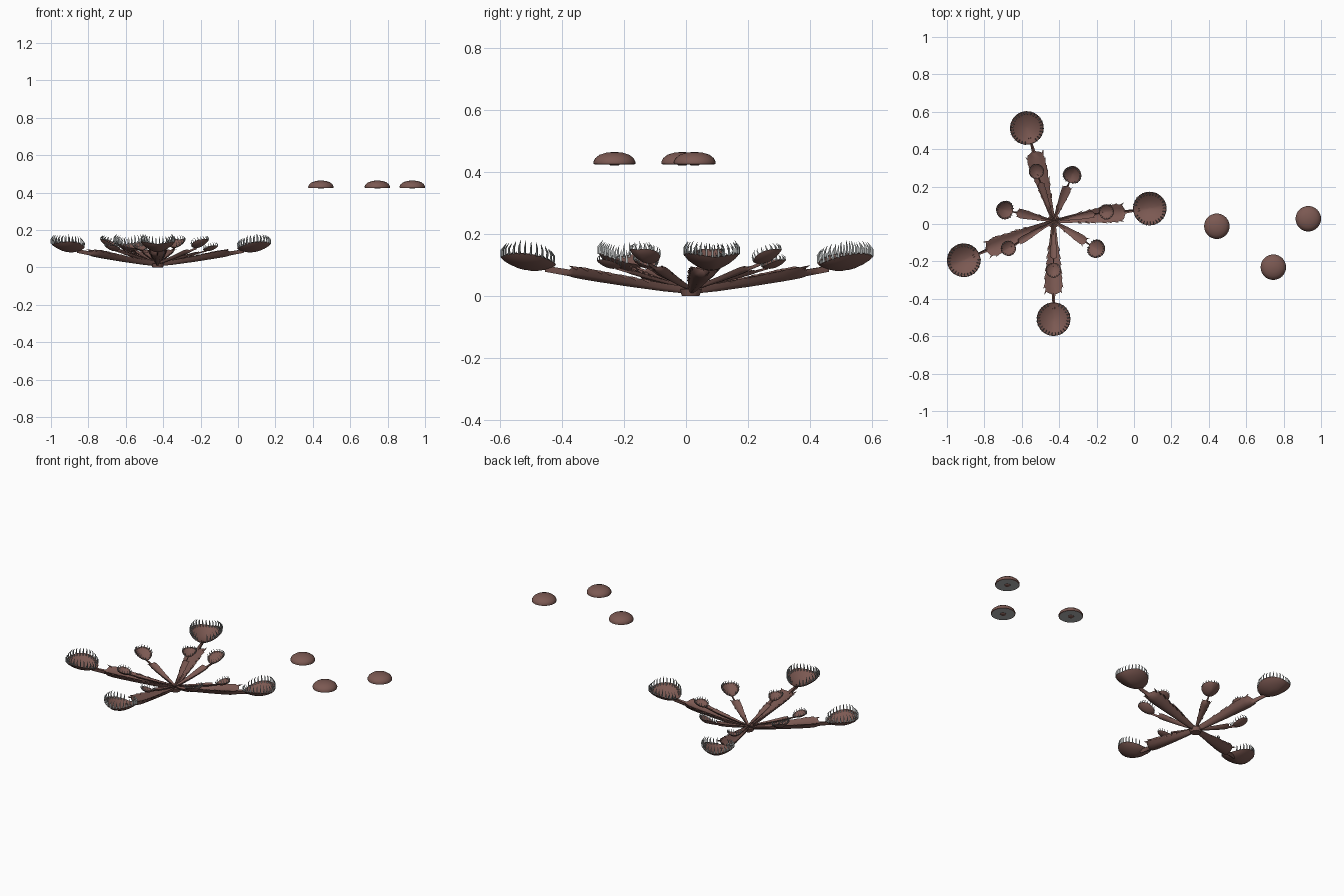
import bpy, bmesh, math, random
from mathutils import Vector, Matrix

random.seed(4)
if "Cube" in bpy.data.objects:
    bpy.data.objects.remove(bpy.data.objects["Cube"])


def material(name, rgb):
    m = bpy.data.materials.new(name)
    m.use_nodes = True
    m.diffuse_color = (*rgb, 1)
    m.node_tree.nodes["Principled BSDF"].inputs["Base Color"].default_value = (*rgb, 1)
    return m


BROWN = material("dull red brown", (0.2, 0.1, 0.085))
GREY = material("tooth grey", (0.43, 0.45, 0.45))
CENTRE = Vector((-0.43, 0.015, 0))


def finish(bm, name, mat, place):
    bmesh.ops.recalc_face_normals(bm, faces=bm.faces)
    mesh = bpy.data.meshes.new(name)
    bm.to_mesh(mesh)
    bm.free()
    mesh.materials.append(mat)
    ob = bpy.data.objects.new(name, mesh)
    bpy.context.collection.objects.link(ob)
    ob.matrix_world = place
    bpy.ops.object.select_all(action='DESELECT')
    ob.select_set(True)
    bpy.context.view_layer.objects.active = ob
    bpy.ops.object.shade_smooth_by_angle(angle=math.radians(50))


def loft(bm, rings):
    """Skin closed rings of points and cap both ends."""
    rows = [[bm.verts.new(p) for p in ring] for ring in rings]
    n = len(rows[0])
    for a, b in zip(rows, rows[1:]):
        for i in range(n):
            j = (i + 1) % n
            bm.faces.new((a[i], a[j], b[j], b[i]))
    bm.faces.new(rows[0])
    bm.faces.new(rows[-1])


def spike(bm, base, mid, tip, radius):
    """Curved, tapering thorn with a triangular section."""
    axis = (tip - base).normalized()
    side = axis.cross(Vector((0.3, 0.2, 1)) if abs(axis.z) < 0.9 else Vector((1, 0, 0))).normalized()
    up = axis.cross(side)
    rings = []
    for p, r in ((base, radius), (mid, radius * 0.75), (tip, radius * 0.08)):
        rings.append([p + r * (math.cos(t) * side + math.sin(t) * up)
                      for t in (0, math.tau / 3, 2 * math.tau / 3)])
    loft(bm, rings)


def leaf(name, place, length, width, z0, z1, thorns):
    """Keeled leaf stalk with a channel on top and thorns along both edges."""
    outline = [(0, 0.2), (0.2, 0.42), (0.45, 0.68), (0.7, 0.95), (0.8, 1),
               (0.87, 0.8), (0.9, 0.2), (1, 0.14), (1.08, 0.14)]
    section = [(-1, 0.75), (-0.5, 0.5), (0, 0.3), (0.5, 0.5), (1, 0.75),
               (0.7, 0.2), (0.3, -0.15), (-0.3, -0.15), (-0.7, 0.2)]

    def height(t):
        return z0 + (z1 - z0) * t ** 1.2

    def half(t):
        for (a, wa), (b, wb) in zip(outline, outline[1:]):
            if t <= b:
                return width / 2 * (wa + (wb - wa) * (t - a) / (b - a))

    bm = bmesh.new()
    thick = width * 0.45
    loft(bm, [[Vector((length * t, s * width / 2 * w, height(t) + h * thick * (0.45 + 0.55 * w)))
               for s, h in section] for t, w in outline])
    for side in (-1, 1):
        for k in range(thorns):
            t = 0.32 + 0.52 * k / (thorns - 1) + random.uniform(-0.03, 0.02)
            w = half(t)
            base = Vector((length * t, side * w * 0.9, height(t) + 0.65 * thick * (0.45 + 1.1 * w / width)))
            reach = width * random.uniform(0.22, 0.36)
            tip = base + Vector((reach * 0.9, side * reach * 0.4, reach * 0.3))
            spike(bm, base, base.lerp(tip, 0.5), tip, width * 0.06)
    finish(bm, name, BROWN, place)


def trap(name, place, radius, teeth):
    """Shallow folded bowl: the sides rise more than the tip, the stalk end stays low."""
    def surface(rho, ang, lift=0.0):
        c, s = math.cos(ang), math.sin(ang)
        rise = rho ** 2 * (0.3 + 0.14 * s * s) + 0.1 * c * rho
        fold = 0.12 * abs(s) * rho
        return Vector((rho * c, rho * s, rise + fold + lift)) * radius

    bm = bmesh.new()
    n = 28
    rings = [(0.1, 0), (0.35, 0), (0.65, 0), (0.88, 0.0), (1, 0.04),
             (0.97, 0.08), (0.8, 0.08), (0.5, 0.08), (0.1, 0.08)]
    loft(bm, [[surface(rho, math.tau * i / n, lift) for i in range(n)] for rho, lift in rings])
    finish(bm, name, BROWN, place)

    # Long outer teeth curling inward, with a shorter row just inside the rim
    bm = bmesh.new()
    for rho, size, lean in ((0.97, 0.46, 0.12), (0.86, 0.2, 0.08)):
        for k in range(teeth):
            a = math.radians(-158) + math.radians(316) * k / (teeth - 1)
            base = surface(rho, a, 0.04)
            out = Vector((math.cos(a), math.sin(a), 0)) * radius
            long = size * random.uniform(0.92, 1.1)
            mid = base + out * 0.02 + Vector((0, 0, long * 0.55 * radius))
            tip = base - out * lean + Vector((0, 0, long * radius))
            spike(bm, base, mid, tip, radius * 0.055)
    finish(bm, name + "_teeth", GREY, place)


def arm(label, angle, reach, radius, width, z0, z_trap, tilt, teeth, thorns):
    spin = Matrix.Translation(CENTRE) @ Matrix.Rotation(math.radians(angle), 4, 'Z')
    z_end = z_trap - radius * math.sin(math.radians(tilt)) - 0.04 * radius
    leaf(label + "_leaf", spin, reach - radius, width, z0, z_end, thorns)
    seat = spin @ Matrix.Translation((reach, 0, z_trap)) @ Matrix.Rotation(-math.radians(tilt), 4, 'Y')
    trap(label + "_trap", seat, radius, teeth)


# Four large arms
for i, (angle, reach) in enumerate([(7.5, 0.52), (106, 0.52), (203.5, 0.525), (270, 0.525)]):
    arm(f"large_{i + 1}", angle, reach, 0.09, 0.095, 0.01, 0.082, 2, 26, 7)

# Three small arms in the gaps
for i, (angle, reach) in enumerate([(68, 0.275), (167, 0.275), (327, 0.28)]):
    arm(f"small_{i + 1}", angle, reach, 0.05, 0.05, 0.02, 0.112, 20, 18, 3)

# Young arms lying over the large ones
for i, (angle, reach) in enumerate([(10, 0.29), (109, 0.285), (211, 0.285), (270, 0.265)]):
    arm(f"young_{i + 1}", angle, reach, 0.041, 0.036, 0.025, 0.09, 9, 16, 3)

# Root hub
bm = bmesh.new()
bmesh.ops.create_cone(bm, cap_ends=True, segments=12, radius1=0.028, radius2=0.036, depth=0.022)
finish(bm, "root_hub", BROWN, Matrix.Translation(CENTRE + Vector((0, 0, 0.011))))

# Floating domes with a recessed grey underside and a small centre nub
for i, (x, y) in enumerate([(0.443, -0.012), (0.932, 0.028), (0.745, -0.231)]):
    place = Matrix.Translation((x, y, 0.425))
    bm = bmesh.new()
    profile = [(0.06, 0.004), (0.062, 0), (0.067, 0.001), (0.068, 0.008), (0.062, 0.02),
               (0.048, 0.031), (0.026, 0.038), (0.004, 0.04)]
    loft(bm, [[Vector((r * math.cos(math.tau * k / 32), r * math.sin(math.tau * k / 32), z))
               for k in range(32)] for r, z in profile])
    finish(bm, f"dome_{i + 1}", BROWN, place)
    bm = bmesh.new()
    bmesh.ops.create_cone(bm, cap_ends=True, segments=32, radius1=0.063, radius2=0.063, depth=0.002)
    finish(bm, f"dome_underside_{i + 1}", GREY, place @ Matrix.Translation((0, 0, 0.001)))
    bm = bmesh.new()
    bmesh.ops.create_cone(bm, cap_ends=True, segments=12, radius1=0.014, radius2=0.018, depth=0.004)
    finish(bm, f"dome_nub_{i + 1}", BROWN, place @ Matrix.Translation((0, 0, -0.001)))
